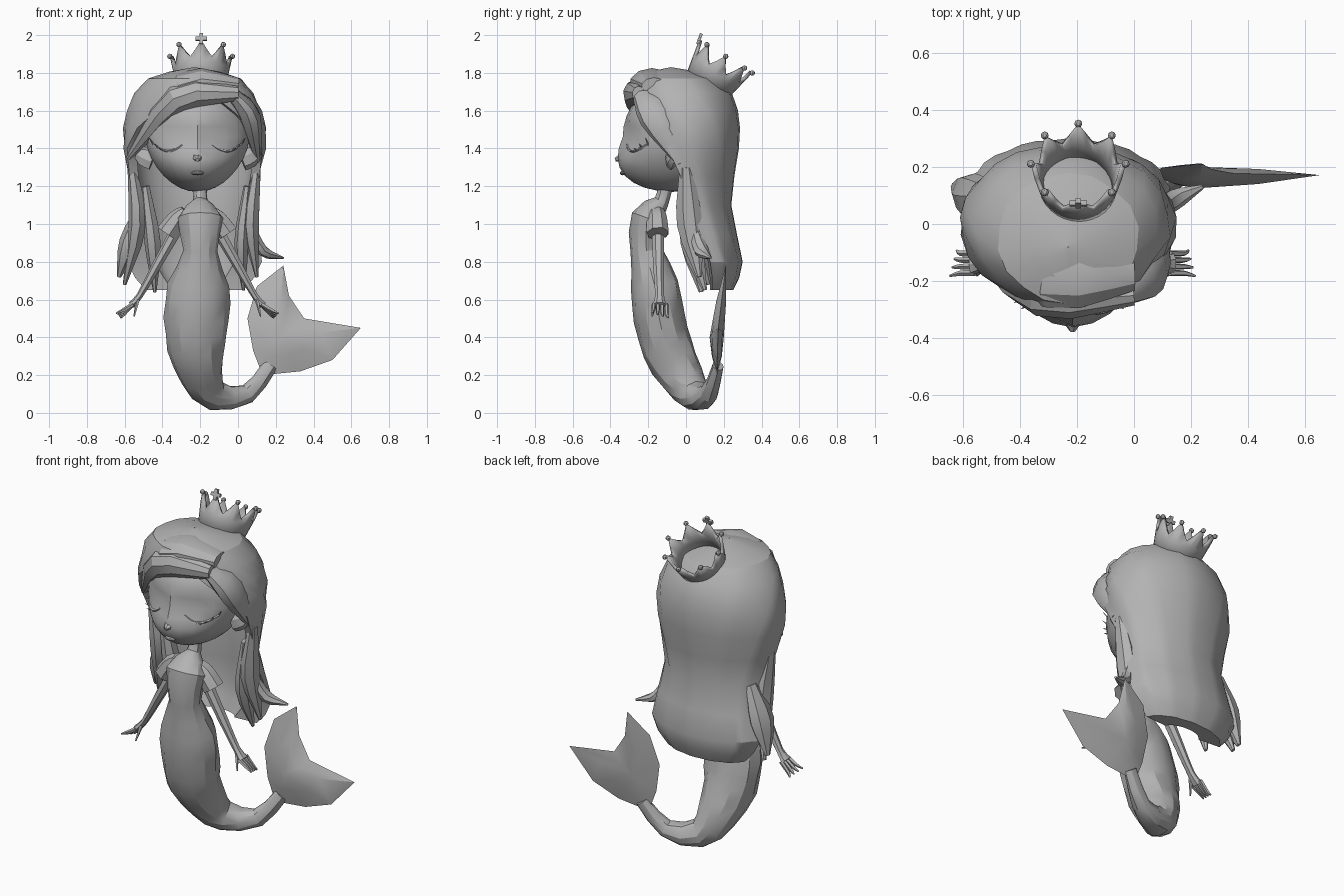
import bpy, bmesh, math, random
from mathutils import Vector, Matrix

if "Cube" in bpy.data.objects:
    bpy.data.objects.remove(bpy.data.objects["Cube"], do_unlink=True)
random.seed(4)
MIDDLE = -.215
made = []

grey = bpy.data.materials.new("plain grey")
grey.use_nodes = True
grey.diffuse_color = (.45, .45, .45, 1)
grey.node_tree.nodes["Principled BSDF"].inputs["Base Color"].default_value = grey.diffuse_color


def finish(name, bm):
    bmesh.ops.recalc_face_normals(bm, faces=bm.faces)
    mesh = bpy.data.meshes.new(name)
    bm.to_mesh(mesh)
    bm.free()
    mesh.materials.append(grey)
    part = bpy.data.objects.new(name, mesh)
    bpy.context.collection.objects.link(part)
    made.append(part)
    return part


def spline(points, steps):
    """Smooth path through points with any number of coordinates."""
    points = [Vector(p) for p in points]
    first, last = 2 * points[0] - points[1], 2 * points[-1] - points[-2]
    padded = [first, *points, last]
    path = []
    for a, b, c, d in zip(padded, padded[1:], padded[2:], padded[3:]):
        for k in range(steps):
            t = k / steps
            bend = a - 2.5 * b + 2 * c - d / 2
            twist = 1.5 * (b - c) + (d - a) / 2
            path.append(b + (c - a) * t / 2 + bend * t * t + twist * t ** 3)
    return path + [points[-1]]


def skin(bm, rings, caps=True):
    """Bridge closed rings of points."""
    loops = [[bm.verts.new(p) for p in ring] for ring in rings]
    count = len(loops[0])
    for low, high in zip(loops, loops[1:]):
        for i in range(count):
            j = (i + 1) % count
            bm.faces.new((low[i], low[j], high[j], high[i]))
    if caps:
        bm.faces.new(loops[0])
        bm.faces.new(loops[-1])


def tube(name, points, sides=7, steps=2, roughness=0):
    """Loft ellipses given as x, y, z, side radius, depth radius."""
    path = spline(points, steps)
    centres = [Vector(p[:3]) for p in path]
    rings = []
    for i, p in enumerate(path):
        along = (centres[min(i + 1, len(path) - 1)] - centres[max(i - 1, 0)]).normalized()
        depth = Vector((0, 1, 0))
        depth = (depth - depth.dot(along) * along).normalized()
        across = depth.cross(along)
        ring = []
        for k in range(sides):
            angle = math.tau * k / sides
            swell = 1 + random.uniform(-roughness, roughness)
            offset = across * math.cos(angle) * p[3] + depth * math.sin(angle) * p[4]
            ring.append(centres[i] + swell * offset)
        rings.append(ring)
    bm = bmesh.new()
    skin(bm, rings)
    return finish(name, bm)


def pair(name, points, sides=7):
    tube("right_" + name, points, sides)
    tube("left_" + name, [(2 * MIDDLE - x, *rest) for x, *rest in points], sides)


def lock(name, root, middle, tip, width, depth, sides=7):
    """Tapered strand of hair through three points."""
    points = [(*p, width * s, depth * s) for p, s in ((root, .5), (middle, 1), (tip, .2))]
    tube(name, points, sides, steps=3)


def ball(name, centre, size, segments=8, rings=6, shape=None):
    bm = bmesh.new()
    bmesh.ops.create_uvsphere(bm, u_segments=segments, v_segments=rings, radius=1)
    for v in bm.verts:
        if shape:
            shape(v.co)
        v.co = Vector(centre) + v.co * Vector(size)
    return finish(name, bm)


# Head with a narrow jaw, forward cheeks and sunken eye sockets
def face_shape(co):
    if co.y < 0:
        across = max(0, 1 - ((abs(co.x) - .45) / .45) ** 2)
        upright = max(0, 1 - (co.z / .4) ** 2)
        co.y *= 1 - min(co.z, 0) / 2
        co.y += .12 * across * upright
    if co.z < 0:
        co.x *= 1 + co.z / 8


ball("head", (MIDDLE, -.07, 1.46), (.28, .265, .29), 22, 16, face_shape)
tube("nose", [(MIDDLE, -.32, 1.36, .05, .03), (MIDDLE, -.375, 1.34, .01, .01)])
ball("lips", (MIDDLE, -.335, 1.27), (.035, .015, .012))
pair("ear", [(-.45, -.08, 1.34, .06, .03), (-.5, -.07, 1.36, .055, .03), (-.555, -.04, 1.39, .01, .01)])


# Closed eyelids with lashes
def eyelid_point(side, f):
    return (MIDDLE + side * (.08 + .15 * f), -.31 + .11 * f * f, 1.42 - .035 * math.sin(math.pi * f))


for side, word in ((-1, "right"), (1, "left")):
    tube(word + "_eyelid", [(*eyelid_point(side, k / 4), .007, .009) for k in range(5)], 5)
    for k in range(3, 7):
        x, y, z = eyelid_point(side, k / 6)
        tip = (x + side * .025, y - .015, z + .012 * (k - 3))
        tube(word + "_lash", [(x, y, z, .006, .006), (*tip, .001, .001)], 4, 1)

# Neck, torso and curling fish tail
tube("body_and_tail", [
    (-.2, -.11, 1.2, .04, .04), (-.2, -.13, 1.12, .04, .04), (-.2, -.2, 1.03, .12, .09),
    (-.2, -.21, .86, .09, .085), (-.21, -.165, .68, .16, .125), (-.22, -.14, .5, .17, .135),
    (-.22, -.1, .34, .15, .135), (-.19, -.02, .19, .11, .115), (-.12, .05, .09, .08, .085),
    (.05, .12, .1, .05, .05), (.17, .17, .25, .04, .03)], sides=12, roughness=.035)

# Tail fin: sharp rim rising to a thick middle on both faces
outline = [(.13, .2), (.33, .22), (.5, .28), (.65, .45), (.35, .5),
           (.27, .62), (.24, .78), (.1, .67), (.05, .5), (.08, .33)]
hub_x, hub_z = .22, .4


def fin_point(x, z, spread, bulge):
    x, z = hub_x + spread * (x - hub_x), hub_z + spread * (z - hub_z)
    return Vector((x, .165 + .12 * max(0, z - hub_z) + bulge, z))


bm = bmesh.new()
rim = [bm.verts.new(fin_point(x, z, 1, 0)) for x, z in outline]
for thickness in (-.04, .035):
    inner = [bm.verts.new(fin_point(x, z, .5, thickness * .7)) for x, z in outline]
    hub = bm.verts.new(fin_point(hub_x, hub_z, 1, thickness))
    for i in range(len(rim)):
        bm.faces.new((rim[i - 1], rim[i], inner[i], inner[i - 1]))
        bm.faces.new((inner[i - 1], inner[i], hub))
finish("tail_fin", bm)

# Arms, flared sleeves and hands
pair("arm", [(-.29, -.15, 1.03, .035, .035), (-.43, -.145, .78, .026, .03),
             (-.52, -.14, .62, .018, .024), (-.565, -.14, .57, .02, .04)])
pair("sleeve", [(-.28, -.16, 1.07, .03, .045), (-.32, -.155, 1.03, .05, .055), (-.375, -.15, .95, .06, .06)])
for k in range(4):
    y = -.172 + .023 * k
    pair("finger", [(-.555, y, .575, .012, .011), (-.605, y, .545 - .008 * k, .011, .01),
                    (-.645 + .008 * k, y - .01 + .007 * k, .527 - .008 * k, .004, .004)], 5)
pair("thumb", [(-.53, -.155, .6, .012, .012), (-.55, -.18, .51, .004, .004)], 5)

# Long hair: a shell open at the face and thick at the hem,
# given by height, y, side, depth, half opening
hair_levels = [(1.83, -.08, .002, .002, 0), (1.77, -.05, .25, .23, 0), (1.6, -.01, .36, .285, 34),
               (1.4, 0, .38, .28, 70), (1.1, .02, .32, .22, 90), (.8, .1, .36, .2, 98), (.65, .12, .26, .13, 98)]
rings = []
for z, y, side, depth, gap in spline(hair_levels, 2):
    outer, inner = [], []
    gap = max(gap, 0)
    hollow = min(.86, z - .2)
    for k in range(19):
        angle = math.radians(gap + (360 - 2 * gap) * k / 18)
        groove = .975 if k % 3 == 1 else 1
        for ring, scale in ((outer, groove), (inner, hollow)):
            ring.append((-.23 + side * scale * math.sin(angle), y - depth * scale * math.cos(angle), z))
    rings.append(outer + inner[::-1])
bm = bmesh.new()
skin(bm, rings)
finish("long_hair", bm)

# Swept fringe and side locks
lock("fringe", (0, -.25, 1.69), (-.32, -.255, 1.66), (-.58, -.06, 1.35), .08, .07, 9)
lock("fringe_top", (0, -.17, 1.73), (-.28, -.17, 1.72), (-.57, -.04, 1.45), .09, .13, 10)
lock("left_fringe", (-.04, -.24, 1.7), (.06, -.15, 1.57), (.11, -.03, 1.32), .06, .1, 9)
lock("right_lock", (-.56, 0, 1.3), (-.53, .03, 1), (-.6, .12, .68), .05, .07)
lock("right_outer_lock", (-.5, .1, 1.1), (-.57, .1, .9), (-.63, .13, .72), .06, .08)
lock("right_inner_lock", (-.49, 0, 1.2), (-.45, .03, .9), (-.44, .08, .64), .045, .06)
lock("left_lock", (.1, 0, 1.3), (.07, .02, 1), (.1, .07, .72), .045, .07)
lock("left_inner_lock", (.05, 0, 1.2), (.02, .03, .9), (.03, .1, .65), .04, .06)
lock("left_flick", (.07, .04, 1), (.13, .08, .86), (.24, .13, .82), .03, .04)

# Crown: flared band with eight points, tilted back
POINTS = 8
tilt = Matrix.Translation((-.195, .115, 1.735)) @ Matrix.Rotation(math.radians(-32), 4, "X")


def crown_point(turn, height):
    angle = math.tau * turn
    radius = .13 + .2 * height
    return tilt @ Vector((radius * math.sin(angle), -radius * math.cos(angle), height))


bm = bmesh.new()
corners = POINTS * 4
zigzag = (.18, .13, .095, .13)
skin(bm, [[crown_point(k / corners, height or zigzag[k % 4]) for k in range(corners)]
          for height in (-.02, .07, None)], caps=False)
wall = finish("crown", bm).modifiers.new("wall", "SOLIDIFY")
wall.thickness = .018
for k in range(1, POINTS):
    ball("crown_bead", crown_point(k / POINTS, .18), (.014, .014, .014))
for name, size in (("cross_upright", (.02, .016, .06)), ("cross_bar", (.06, .016, .02))):
    bm = bmesh.new()
    bmesh.ops.create_cube(bm, size=1, matrix=Matrix.Translation(crown_point(0, .185))
                          @ Matrix.Rotation(math.radians(-20), 4, "X") @ Matrix.Diagonal((*size, 1)))
    finish(name, bm)

# Soft shading with crisp facets
bpy.ops.object.select_all(action="DESELECT")
for part in made:
    part.select_set(True)
bpy.context.view_layer.objects.active = made[0]
bpy.ops.object.shade_smooth_by_angle(angle=math.radians(28))
